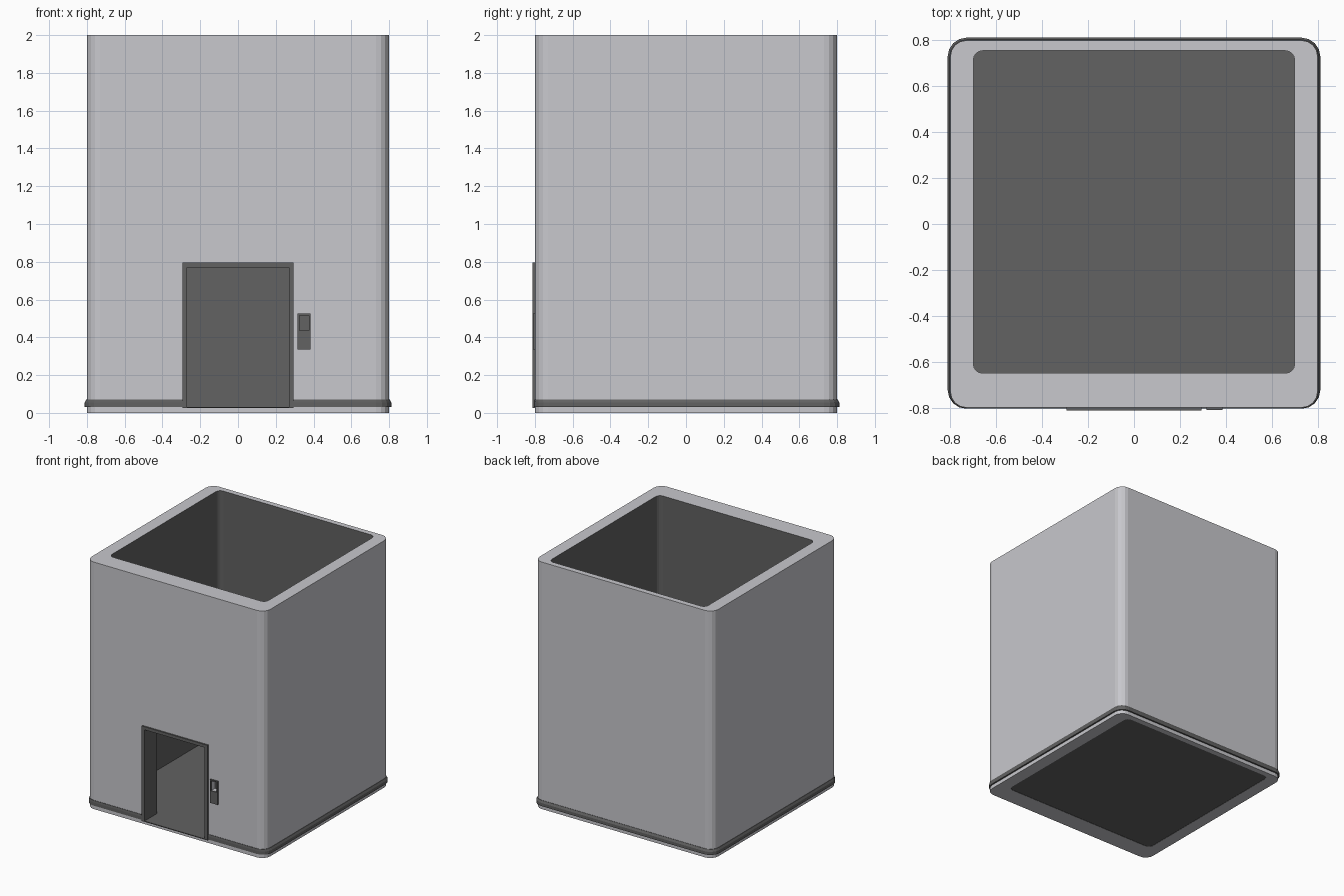
import bpy, bmesh, math
from mathutils import Vector

old = bpy.data.objects.get("Cube")
if old:
    bpy.data.objects.remove(old, do_unlink=True)


def material(name, rgb):
    m = bpy.data.materials.new(name)
    m.use_nodes = True
    m.diffuse_color = (*rgb, 1)
    m.node_tree.nodes["Principled BSDF"].inputs["Base Color"].default_value = (*rgb, 1)
    return m


LIGHT = material("pale_grey", (0.58, 0.58, 0.61))
DARK = material("dark_grey", (0.122, 0.122, 0.122))


def make(name, bm, *mats):
    bmesh.ops.recalc_face_normals(bm, faces=bm.faces)
    mesh = bpy.data.meshes.new(name)
    bm.to_mesh(mesh)
    bm.free()
    ob = bpy.data.objects.new(name, mesh)
    bpy.context.collection.objects.link(ob)
    for m in mats:
        mesh.materials.append(m)
    return ob


def rounded_rect(x, y0, y1, r, z, seg=4):
    """Ring of points around a rectangle with rounded corners."""
    pts = []
    centres = [(x - r, y1 - r), (r - x, y1 - r), (r - x, y0 + r), (x - r, y0 + r)]
    for q, (cx, cy) in enumerate(centres):
        for i in range(seg + 1):
            a = math.pi / 2 * (q + i / seg)
            pts.append(Vector((cx + r * math.cos(a), cy + r * math.sin(a), z)))
    return pts


def loft(name, rings, mats, closed=False):
    """Skin rings; cap the ends, or join last to first when closed."""
    bm = bmesh.new()
    loops = [[bm.verts.new(p) for p in ring] for ring in rings]
    pairs = list(zip(loops, loops[1:]))
    if closed:
        pairs.append((loops[-1], loops[0]))
    else:
        bm.faces.new(loops[0])
        bm.faces.new(loops[-1])
    n = len(loops[0])
    for a, b in pairs:
        for i in range(n):
            j = (i + 1) % n
            bm.faces.new((a[i], a[j], b[j], b[i]))
    return make(name, bm, *mats)


def box(name, lo, hi, *mats):
    bm = bmesh.new()
    bmesh.ops.create_cube(bm, size=1)
    for v in bm.verts:
        v.co = [l + (c + 0.5) * (h - l) for c, l, h in zip(v.co, lo, hi)]
    return make(name, bm, *mats)


def cut(ob, cutter):
    cutter.hide_render = True
    mod = ob.modifiers.new("cut", 'BOOLEAN')
    mod.operation = 'DIFFERENCE'
    mod.solver = 'EXACT'
    mod.object = cutter
    bpy.context.view_layer.objects.active = ob
    bpy.ops.object.modifier_apply(modifier=mod.name)


def prism(name, rect, z0, z1, *mats):
    return loft(name, [rounded_rect(*rect, z) for z in (z0, z1)], mats)


CAVITY = (0.70, -0.65, 0.755, 0.04)
FLOOR = 0.03

# Outer shell with cavity, doorway and panel pocket
shell = prism("shell", (0.8, -0.8, 0.8, 0.07), 0, 2, LIGHT, DARK)
cavity = prism("cavity_cutter", CAVITY, -0.1, 2.1)
doorway = box("doorway_cutter", (-0.27, -0.9, FLOOR), (0.27, -0.6, 0.77))
pocket = box("pocket_cutter", (0.325, -0.9, 0.435), (0.375, -0.76, 0.515))

# Skirting band around the base, interrupted by the doorway
profile = [(-0.02, 0.03), (0.012, 0.03), (0.012, 0.055), (0.003, 0.072), (-0.02, 0.072)]
rings = [rounded_rect(0.8 + o, -0.8 - min(o, 0.005), 0.8 + o, 0.07 + o, z) for o, z in profile]
skirting = loft("skirting", rings, [DARK], closed=True)

for cutter in (cavity, doorway, pocket):
    cut(shell, cutter)
cut(skirting, doorway)
for cutter in (cavity, doorway, pocket):
    bpy.data.objects.remove(cutter, do_unlink=True)

# Dark lining on the inner walls, door jambs and back of the pocket
for f in shell.data.polygons:
    c, n = f.center, f.normal
    inner = abs(c.x) < 0.71 and -0.66 < c.y < 0.76 and 0.01 < c.z < 1.99
    jamb = abs(c.x) < 0.28 and -0.79 < c.y < -0.64 and 0.01 < c.z < 0.78
    back = c.x > 0.3 and -0.77 < c.y < -0.75 and n.y < -0.9
    f.material_index = int(inner or jamb or back)

# Floor slab
prism("floor", CAVITY, 0.002, FLOOR, DARK)

# Door surround
for side, s in (("left", 1), ("right", -1)):
    xs = sorted((0.27 * s, 0.295 * s))
    box("door_post_" + side, (xs[0], -0.812, 0.025), (xs[1], -0.79, 0.77), DARK)
box("door_lintel", (-0.295, -0.812, 0.77), (0.295, -0.79, 0.795), DARK)
box("door_threshold", (-0.295, -0.812, 0.025), (0.295, -0.79, FLOOR + 0.001), DARK)

# Wall panel: solid lower plate and a frame around the pocket
box("panel_plate", (0.315, -0.81, 0.335), (0.385, -0.795, 0.435), DARK)
box("panel_frame_top", (0.315, -0.81, 0.515), (0.385, -0.795, 0.525), DARK)
for side, x in (("right", 0.315), ("left", 0.375)):
    box("panel_frame_" + side, (x, -0.81, 0.435), (x + 0.01, -0.795, 0.515), DARK)
